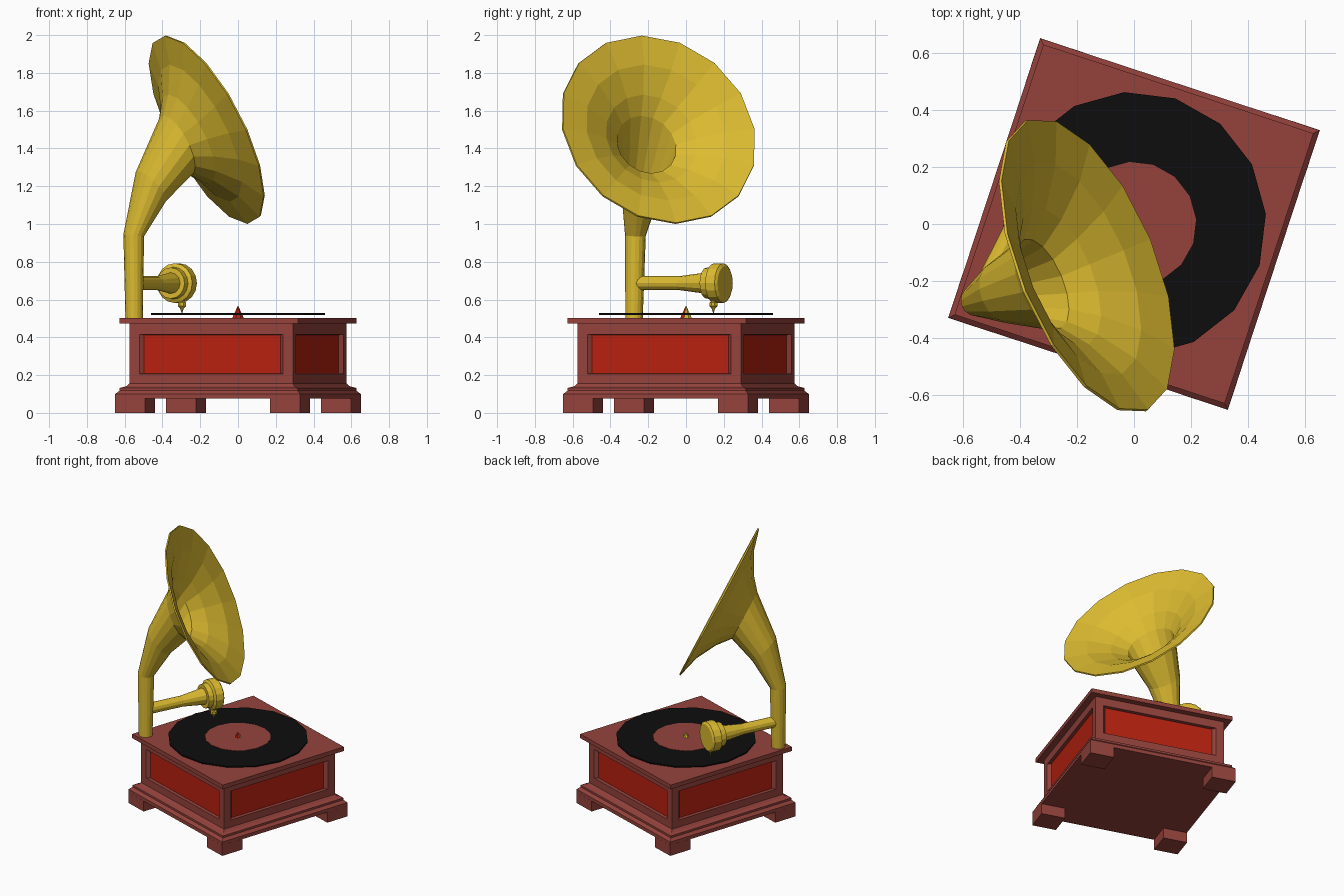
import bpy, bmesh, math
from mathutils import Vector, Matrix

if "Cube" in bpy.data.objects:
    bpy.data.objects.remove(bpy.data.objects["Cube"])

TURN = math.radians(-18.2)          # the whole cabinet is turned about z


def material(name, rgb):
    m = bpy.data.materials.new(name)
    m.diffuse_color = (*rgb, 1)
    m.use_nodes = True
    m.node_tree.nodes["Principled BSDF"].inputs["Base Color"].default_value = m.diffuse_color
    return m


WOOD = material("red_brown_wood", (0.30, 0.055, 0.045))
RED = material("bright_red_panel", (0.48, 0.015, 0.005))
GOLD = material("brass", (0.72, 0.50, 0.03))
BLACK = material("black_vinyl", (0.004, 0.004, 0.004))


def finish(name, bm, mats, recalc=True):
    if recalc:
        bmesh.ops.recalc_face_normals(bm, faces=bm.faces)
    me = bpy.data.meshes.new(name)
    bm.to_mesh(me)
    bm.free()
    for m in mats:
        me.materials.append(m)
    ob = bpy.data.objects.new(name, me)
    bpy.context.collection.objects.link(ob)
    return ob


def bridge(bm, a, b):
    n = len(a)
    return [bm.faces.new((a[i], a[(i + 1) % n], b[(i + 1) % n], b[i])) for i in range(n)]


def loft(name, rings, azimuth, sides, mats, start=True, end=True):
    """Skin round rings (centre, elevation in degrees, radius) along one heading."""
    az = math.radians(azimuth)
    h, s = Vector((math.cos(az), math.sin(az), 0)), Vector((-math.sin(az), math.cos(az), 0))
    bm = bmesh.new()
    loops = []
    for c, el, r in rings:
        e = math.radians(el)
        v = -math.sin(e) * h + Vector((0, 0, math.cos(e)))
        loops.append([bm.verts.new(Vector(c) + r * (math.cos(t) * s + math.sin(t) * v))
                      for t in (2 * math.pi * i / sides for i in range(sides))])
    for a, b in zip(loops, loops[1:]):
        bridge(bm, a, b)
    if start:
        bm.faces.new(loops[0])
    if end:
        bm.faces.new(loops[-1])
    return finish(name, bm, mats)


def square_stack(name, profile, top=True):
    """Skin square rings (half width, z) in the turned cabinet frame."""
    bm = bmesh.new()
    loops = [[bm.verts.new((x * w, y * w, z)) for x, y in ((-1, -1), (1, -1), (1, 1), (-1, 1))]
             for w, z in profile]
    for a, b in zip(loops, loops[1:]):
        bridge(bm, a, b)
    bm.faces.new(loops[0])
    if top:
        bm.faces.new(loops[-1])
    ob = finish(name, bm, [WOOD])
    ob.rotation_euler.z = TURN
    return ob


# Cabinet: moulded plinth and lid
square_stack("plinth", [(0.515, 0.075), (0.515, 0.10), (0.496, 0.118), (0.496, 0.132),
                        (0.47, 0.14), (0.456, 0.155)])
square_stack("lid", [(0.498, 0.473), (0.498, 0.503)])

# Cabinet sides: four framed walls with recessed red panels
bm = bmesh.new()
for k in range(4):
    spin = Matrix.Rotation(k * math.pi / 2, 3, 'Z')

    def rect(w, y, z0, z1):
        return [bm.verts.new(spin @ Vector(p)) for p in
                ((-w, y, z0), (w, y, z0), (w, y, z1), (-w, y, z1))]
    outer = rect(0.456, -0.456, 0.155, 0.475)
    opening = rect(0.40, -0.456, 0.207, 0.415)
    inner = rect(0.38, -0.434, 0.209, 0.413)
    bridge(bm, outer, opening)
    bridge(bm, opening, inner)
    bm.faces.new(inner).material_index = 1
bmesh.ops.remove_doubles(bm, verts=bm.verts, dist=1e-5)
finish("panelled_case", bm, [WOOD, RED], False).rotation_euler.z = TURN

# Feet: one block at each corner
bm = bmesh.new()
for sx in (-1, 1):
    for sy in (-1, 1):
        bmesh.ops.create_cube(bm, size=1, matrix=Matrix.Translation((sx * 0.432, sy * 0.432, 0.0385))
                              @ Matrix.Diagonal((0.167, 0.167, 0.077, 1)))
finish("feet", bm, [WOOD]).rotation_euler.z = TURN

# Record, label and spindle
loft("record", [((0, 0, 0.519), 90, 0.463), ((0, 0, 0.528), 90, 0.463)], 71.8, 16, [BLACK])
loft("record_label", [((0, 0, 0.527), 90, 0.218), ((0, 0, 0.530), 90, 0.218)], 71.8, 16, [WOOD])
spindle = loft("spindle", [((0, 0, 0.503), 90, 0.032), ((0, 0, 0.565), 90, 0.002)],
               71.8, 8, [GOLD, RED])
for p in spindle.data.polygons:
    p.material_index = 1 if p.normal.y < -0.3 else 0

# Horn: upright pipe, bent neck, then a flared mouth along its own axis
AZ, EL = 22.5, 25.5
ca, sa = math.cos(math.radians(AZ)), math.sin(math.radians(AZ))
ce, se = math.cos(math.radians(EL)), math.sin(math.radians(EL))
axis, mouth = Vector((ca * ce, sa * ce, se)), Vector((-0.165, -0.145, 1.5))
rings = [((-0.55, -0.275, 0.50), 90, 0.041), ((-0.552, -0.268, 0.94), 85, 0.05),
         ((-0.46, -0.24, 1.20), 42, 0.107)]
rings += [(mouth + axis * a, EL, r) for a, r in
          ((-0.188, 0.172), (-0.115, 0.26), (-0.04, 0.40), (0.0, 0.55))]
horn = loft("horn", rings, AZ, 16, [GOLD], end=False, start=False)
mod = horn.modifiers.new("wall", 'SOLIDIFY')
mod.thickness, mod.offset = 0.01, 0

# Tone arm and sound box, coaxial
AZ2 = 63.2
u = Vector((math.cos(math.radians(AZ2)), math.sin(math.radians(AZ2)), 0))
root = Vector((-0.55, -0.275, 0.687))
loft("tone_arm", [(root + u * t, 0, r) for t, r in
                  ((0.0, 0.037), (0.27, 0.037), (0.425, 0.056), (0.45, 0.056))], AZ2, 12, [GOLD])
loft("sound_box", [(root + u * t, 0, r) for t, r in
                   ((0.43, 0.082), (0.465, 0.085), (0.475, 0.105), (0.53, 0.105), (0.54, 0.09))],
     AZ2, 16, [GOLD])

# Needle holder and needle
loft("needle", [((-0.297, 0.145, z), 90, r) for z, r in
                ((0.61, 0.014), (0.588, 0.014), (0.584, 0.023), (0.565, 0.023),
                 (0.553, 0.01), (0.53, 0.002))], AZ2, 8, [GOLD])
